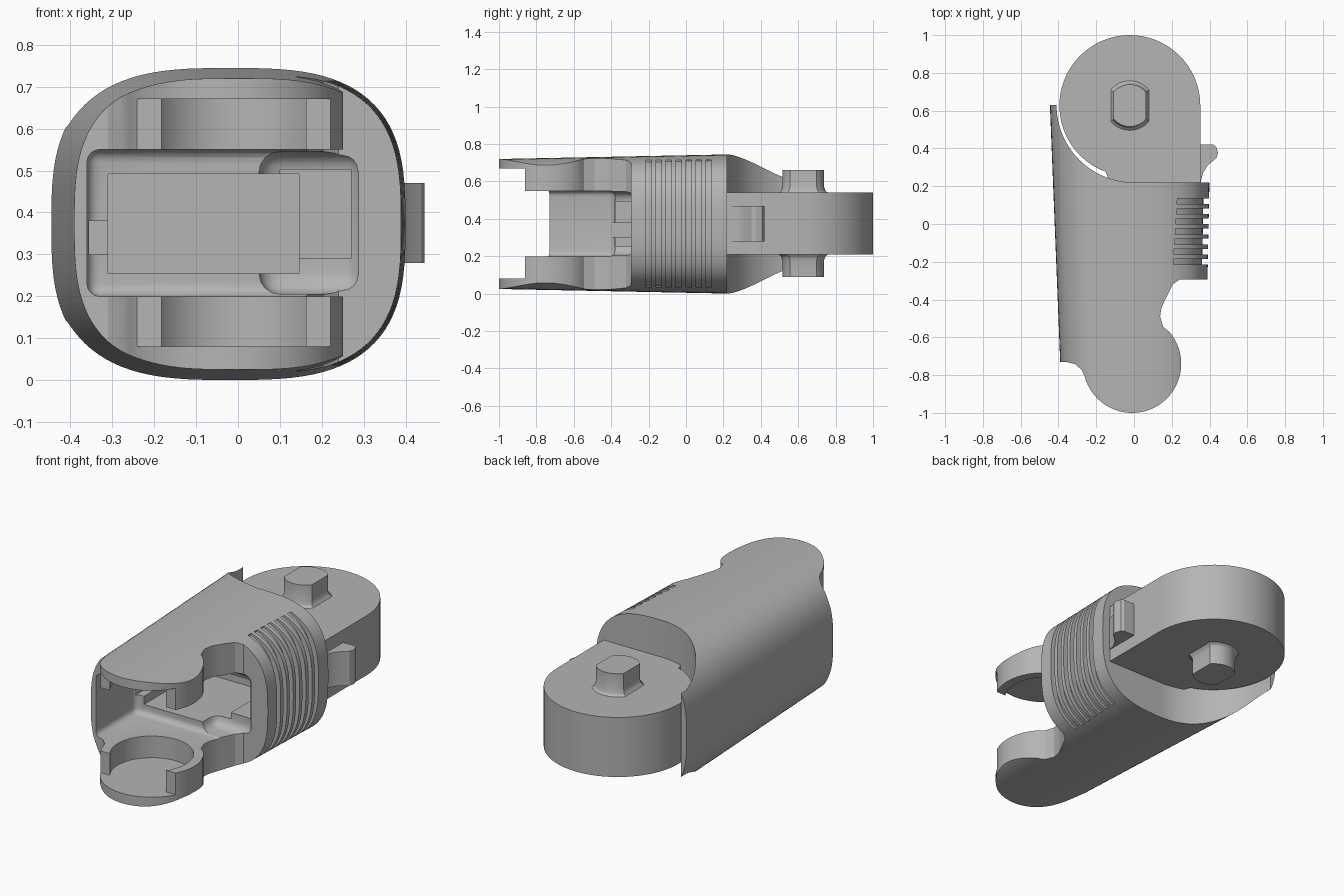
import bpy, bmesh
from math import sin, cos, radians, copysign, pi

if "Cube" in bpy.data.objects:
    bpy.data.objects.remove(bpy.data.objects["Cube"])

grey = bpy.data.materials.new("plain grey")
grey.use_nodes = True
COLOUR = (0.46, 0.46, 0.46, 1)
grey.diffuse_color = COLOUR
grey.node_tree.nodes["Principled BSDF"].inputs["Base Color"].default_value = COLOUR


def finish(bm, name):
    bmesh.ops.recalc_face_normals(bm, faces=bm.faces)
    mesh = bpy.data.meshes.new(name)
    bm.to_mesh(mesh)
    bm.free()
    mesh.materials.append(grey)
    obj = bpy.data.objects.new(name, mesh)
    bpy.context.collection.objects.link(obj)
    return obj


def loft(name, rings):
    bm = bmesh.new()
    loops = [[bm.verts.new(p) for p in ring] for ring in rings]
    n = len(loops[0])
    for a, b in zip(loops, loops[1:]):
        for i in range(n):
            bm.faces.new((a[i], a[(i + 1) % n], b[(i + 1) % n], b[i]))
    bm.faces.new(loops[0])
    bm.faces.new(loops[-1])
    return finish(bm, name)


def prism(name, outline, z0, z1):
    return loft(name, [[(x, y, z) for x, y in outline] for z in (z0, z1)])


def box(name, x0, x1, y0, y1, z0, z1):
    return prism(name, [(x0, y0), (x1, y0), (x1, y1), (x0, y1)], z0, z1)


def arc(cx, cy, r, a0, a1, n=24):
    angles = [radians(a0 + (a1 - a0) * i / n) for i in range(n + 1)]
    return [(cx + r * cos(a), cy + r * sin(a)) for a in angles]


def apply_modifier(obj, kind, **settings):
    mod = obj.modifiers.new(kind.lower(), kind)
    for key, value in settings.items():
        setattr(mod, key, value)
    bpy.context.view_layer.objects.active = obj
    bpy.ops.object.modifier_apply(modifier=mod.name)


def boolean(obj, other, operation="DIFFERENCE"):
    apply_modifier(obj, "BOOLEAN", object=other, operation=operation, solver="EXACT")
    bpy.data.objects.remove(other)


def round_edges(obj, width):
    apply_modifier(obj, "BEVEL", width=width, segments=4)
    return obj


# Rounded-rectangle section of the sleeve, slightly tapered towards the front
def section(y, shift=0.0, n=96):
    left, right = -0.42 - 0.04 * y, 0.395 + 0.02 * y
    top, bottom = 0.74 + 0.02 * y, 0.005 - 0.02 * y
    ring = []
    for i in range(n):
        c, s = cos(2 * pi * i / n), sin(2 * pi * i / n)
        u, v = copysign(abs(c) ** 0.667, c), copysign(abs(s) ** 0.667, s)
        ring.append((shift + (left + right) / 2 + u * (right - left) / 2, y,
                     (top + bottom) / 2 + v * (top - bottom) / 2))
    return ring


def sleeve(name, shift=0.0):
    return loft(name, [section(-1.1 + 0.19 * i, shift) for i in range(11)])


# Sleeve trimmed to its plan outline: round fork tips, side notch, rear hollow
body = sleeve("body_shell")
outline = [(-0.6, 0.63)] + arc(0, 0.63, 0.41, 180, 270)
outline += [(0.6, 0.22), (0.6, -0.295), (0.24, -0.295), (0.205, -0.32),
            (0.165, -0.4), (0.145, -0.445), (0.138, -0.49), (0.155, -0.545)]
outline += arc(-0.01, -0.74, 0.26, 40, -165, 40)
outline += [(-0.275, -0.775), (-0.31, -0.742), (-0.36, -0.73), (-0.6, -0.73)]
boolean(body, prism("plan_cutter", outline, -0.2, 1), "INTERSECT")

# Fork slot, its rounded mouth and the inner pocket
boolean(body, round_edges(box("slot_cutter", -0.36, 0.7, -1.3, -0.38, 0.2, 0.55), 0.03))
boolean(body, round_edges(box("mouth_cutter", 0.05, 0.295, -0.6, -0.27, 0.205, 0.545), 0.05))
boolean(body, box("pocket_cutter", -0.31, 0.145, -0.45, 0.1, 0.255, 0.492))
boolean(body, box("side_pocket_cutter", 0.1, 0.27, -0.45, -0.05, 0.29, 0.503))
boolean(body, box("wall_notch_cutter", -0.355, -0.25, -0.45, -0.2, 0.3, 0.38))

# Round recesses in both fork arms, open to the front
boolean(body, prism("recess_cutter", arc(-0.01, -0.74, 0.21, 0, 352.5, 47), 0.08, 0.67))
boolean(body, box("front_cutter", -0.5, 0.5, -1.2, -0.86, 0.08, 0.67))

# Grip grooves that follow the right flank
for i in range(7):
    y = -0.2 + i * 0.0535
    groove = box("groove_cutter", 0.21, 0.6, y - 0.015, y + 0.015, 0.035, 0.715)
    boolean(groove, sleeve("groove_floor", -0.03))
    boolean(body, groove)

# Rear hinge tab
CX, CY = -0.022, 0.627
tab_outline = arc(CX, CY, 0.373, 0, 250, 44) + [(-0.1, 0.13), (0.351, 0.13)]
tab = prism("hinge_tab", tab_outline, 0.21, 0.54)

# Flat-sided hinge pin through the tab, with flared feet
pin_outline = arc(CX, CY, 0.115, 40, 140, 12) + arc(CX, CY, 0.115, 220, 320, 12)


def pin_ring(z, scale):
    return [(CX + (x - CX) * scale, CY + (y - CY) * scale, z) for x, y in pin_outline]


pin = loft("hinge_pin", [pin_ring(z, s) for z, s in (
    (0.09, 0.97), (0.18, 0.97), (0.2, 1.04), (0.212, 1.16),
    (0.538, 1.16), (0.55, 1.04), (0.57, 0.97), (0.66, 0.97))])

# Stop lug on the tab's side
lug = prism("stop_lug", [(0.3, 0.2), (0.353, 0.22), (0.365, 0.27), (0.39, 0.31), (0.437, 0.35),
                         (0.445, 0.375), (0.435, 0.41), (0.42, 0.42), (0.3, 0.42)], 0.28, 0.47)

for obj in (body, tab, pin, lug):
    bpy.ops.object.select_all(action="DESELECT")
    obj.select_set(True)
    bpy.context.view_layer.objects.active = obj
    bpy.ops.object.shade_smooth_by_angle(angle=radians(25))
